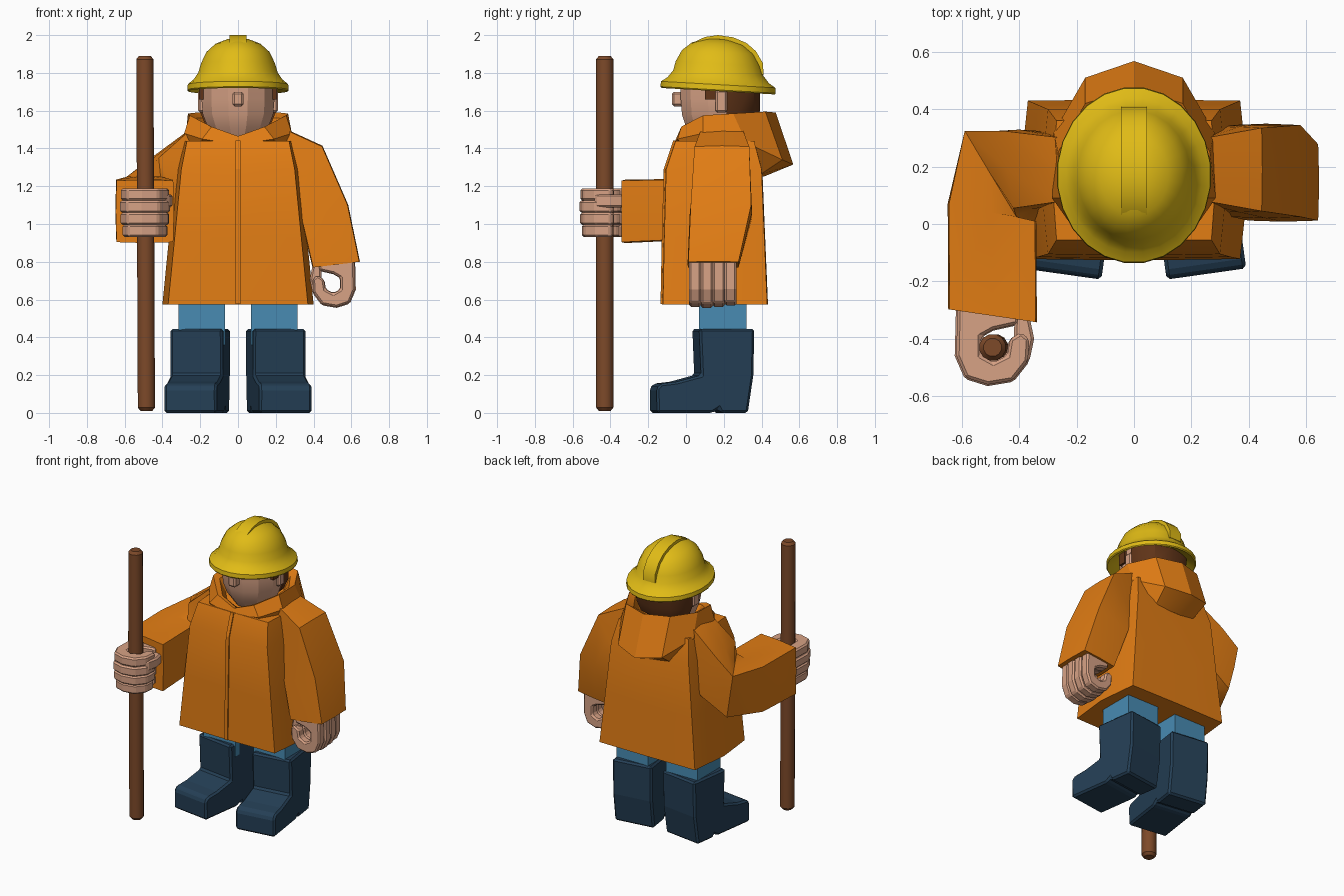
import bpy, bmesh, math
from mathutils import Vector, Matrix

if "Cube" in bpy.data.objects:
    bpy.data.objects.remove(bpy.data.objects["Cube"])


def material(name, r, g, b):
    m = bpy.data.materials.new(name)
    m.diffuse_color = (r, g, b, 1)
    m.use_nodes = True
    m.node_tree.nodes["Principled BSDF"].inputs["Base Color"].default_value = m.diffuse_color
    return m


ORANGE = material("orange cloth", .76, .205, .007)
YELLOW = material("yellow plastic", .75, .50, .008)
SKIN = material("skin", .68, .36, .235)
HAIR = material("brown hair", .115, .034, .009)
BLUE = material("blue denim", .065, .26, .45)
NAVY = material("navy rubber", .018, .05, .092)
WOOD = material("brown wood", .205, .067, .022)


def finish(name, bm, mat, bevel=0, smooth=28):
    bmesh.ops.recalc_face_normals(bm, faces=bm.faces)
    me = bpy.data.meshes.new(name)
    bm.to_mesh(me)
    bm.free()
    me.materials.append(mat)
    ob = bpy.data.objects.new(name, me)
    bpy.context.collection.objects.link(ob)
    if bevel:
        mod = ob.modifiers.new("bevel", "BEVEL")
        mod.width, mod.segments, mod.limit_method = bevel, 1, "ANGLE"
    if smooth:
        bpy.ops.object.select_all(action="DESELECT")
        ob.select_set(True)
        bpy.context.view_layer.objects.active = ob
        bpy.ops.object.shade_smooth_by_angle(angle=math.radians(smooth))
    return ob


def add_loft(bm, rings):
    vs = [[bm.verts.new(p) for p in r] for r in rings]
    n = len(vs[0])
    for a, b in zip(vs, vs[1:]):
        for i in range(n):
            j = (i + 1) % n
            bm.faces.new((a[i], a[j], b[j], b[i]))
    bm.faces.new(vs[0])
    bm.faces.new(vs[-1])


def loft(name, rings, mat, **kw):
    bm = bmesh.new()
    add_loft(bm, rings)
    return finish(name, bm, mat, **kw)


def prism(name, profile, x0, x1, mat, **kw):
    return loft(name, [[(x, y, z) for y, z in profile] for x in (x0, x1)], mat, **kw)


def box(name, lo, hi, mat, **kw):
    prof = [(lo[1], lo[2]), (hi[1], lo[2]), (hi[1], hi[2]), (lo[1], hi[2])]
    return prism(name, prof, lo[0], hi[0], mat, **kw)


def mirrored(half):
    # closed ring from the points of its +x half, front centre to back centre
    return half + [(-x, y, z) for x, y, z in half[-2:0:-1]]


def oval(rx, ry, z, n, tilt=0.0, cx=0.0, cy=.17):
    pts = []
    for i in range(n):
        a = 2 * math.pi * (i + .5) / n
        y = ry * math.sin(a)
        pts.append((cx + rx * math.cos(a), cy + y, z - y * tilt))
    return pts


def sleeve_ring(c, u, v):
    c, u, v = Vector(c), Vector(u), Vector(v)
    k = 1.03
    return [c + u * a + v * b for a, b in ((-1, -1), (0, -k), (1, -1), (k, 0),
                                           (1, 1), (0, k), (-1, 1), (-k, 0))]


# boots and trouser legs
boot = [(-.175, 0), (-.178, .13), (-.155, .155), (-.07, .165), (.06, .2), (.05, .445),
        (.345, .445), (.34, .2), (.31, 0), (.165, 0), (.155, .022), (.12, 0)]
for s, side in ((-1, "right"), (1, "left")):
    ob = prism(side + "_boot", [(y - .2, z) for y, z in boot], -.14, .14, NAVY,
               bevel=.018, smooth=0)
    ob.location = (s * .2, .2, 0)
    ob.rotation_euler.z = s * math.radians(8)
    xs = sorted((s * .07, s * .315))
    box(side + "_trouser_leg", (xs[0], .07, .36), (xs[1], .32, .66), BLUE, smooth=0)

# coat body
coat = [(.575, .37, .40, -.122, .43), (.93, .335, .365, -.115, .415),
        (1.29, .30, .325, -.105, .40), (1.44, .27, .285, -.055, .36)]
loft("coat_body", [mirrored([(0, f - .005, z), (w, f, z), (ww, .15, z), (w, b, z), (0, b + .004, z)])
                   for z, w, ww, f, b in coat], ORANGE, smooth=25)

# front closure strip
strip = [(c[3], c[0] + .001) for c in coat]
prism("coat_front_strip", [(y - .013, z) for y, z in strip] +
      [(y + .03, z) for y, z in strip[::-1]], -.012, .012, ORANGE, smooth=0)

# collar and folded hood
hood = [
    [(0, -.02, 1.40), (.19, 0, 1.39), (.25, .1, 1.39), (.25, .3, 1.31), (.15, .39, 1.26), (0, .41, 1.25)],
    [(0, -.066, 1.42), (.19, -.045, 1.45), (.285, .09, 1.48), (.28, .32, 1.43), (.17, .51, 1.34), (0, .568, 1.315)],
    [(0, -.046, 1.465), (.14, -.025, 1.515), (.255, .09, 1.575), (.265, .25, 1.585), (.17, .42, 1.595), (0, .475, 1.59)],
    [(0, -.02, 1.46), (.12, .0, 1.505), (.22, .11, 1.555), (.22, .25, 1.56), (.14, .38, 1.565), (0, .42, 1.56)],
    [(0, .02, 1.43), (.1, .03, 1.44), (.18, .12, 1.47), (.18, .25, 1.48), (.12, .34, 1.48), (0, .36, 1.48)],
]
loft("hood", [mirrored(h) for h in hood], ORANGE, smooth=25)

# hanging sleeve
loft("left_sleeve", [sleeve_ring(*r) for r in (
    ((.22, .19, 1.36), (0, -.11, 0), (.03, 0, .14)),
    ((.37, .19, 1.26), (0, -.145, 0), (.075, 0, .15)),
    ((.46, .185, 1.06), (0, -.16, 0), (.12, 0, .04)),
    ((.52, .145, .785), (0, -.133, 0), (.122, 0, .015)))], ORANGE, smooth=35)

# bent sleeve reaching forward
loft("right_sleeve", [sleeve_ring(*r) for r in (
    ((-.22, .19, 1.36), (0, -.11, 0), (-.03, 0, .14)),
    ((-.38, .19, 1.20), (.02, -.135, 0), (-.06, 0, .15)),
    ((-.47, .165, 1.095), (.09, -.15, 0), (-.03, .01, .155)),
    ((-.495, .04, 1.078), (.15, -.03, 0), (0, 0, .157)),
    ((-.493, -.32, 1.067), (.15, -.022, 0), (0, 0, .163)))], ORANGE, smooth=35)

# fists: four curled fingers around a grip axis, with a thumb
curl = [(-.13, .16), (-.135, -.03), (-.10, -.11), (-.02, -.135), (.07, -.12), (.125, -.05),
        (.13, .03), (.10, .055), (.06, .03), (.05, -.03), (0, -.055), (-.045, -.03),
        (-.045, .04), (0, .065), (.09, .085), (.09, .16)]


def fist(name, matrix):
    bm = bmesh.new()
    for i, k in enumerate((.90, .97, 1.0, .96)):
        z = -.13 + .064 * i
        add_loft(bm, [[(x * k, y if y > .1 else y * k, z + h) for x, y in curl]
                      for h in (0, .064)])
    thumb = [(.075, .12), (.125, .11), (.142, .03), (.125, -.05), (.085, -.06), (.07, .02)]
    add_loft(bm, [[(x, y, z) for x, y in thumb] for z in (.025, .095)])
    ob = finish(name, bm, SKIN, bevel=.010, smooth=0)
    bm = bmesh.new()
    bm.from_mesh(ob.data)
    bm.transform(matrix)
    bmesh.ops.recalc_face_normals(bm, faces=bm.faces)
    bm.to_mesh(ob.data)
    bm.free()


fist("right_hand", Matrix.Translation((-.49, -.43, 1.062)))
turn = Matrix(((-1, 0, 0, 0), (0, 0, -1, 0), (0, 1, 0, 0), (0, 0, 0, 1)))
fist("left_hand", Matrix.Translation((.505, .14, .68)) @ Matrix.Diagonal((.88, .98, .92, 1)) @ turn)

# wooden pole
loft("pole", [oval(r, r, z, 12, 0, cx, -.43) for r, z, cx in (
    (.032, .01, -.485), (.047, .028, -.485), (.047, 1.872, -.493), (.032, 1.89, -.493))],
    WOOD, smooth=35)

# head, nose, ears and hair
loft("head", [oval(rx, ry, z, 12) for rx, ry, z in (
    (.11, .13, 1.44), (.165, .175, 1.51), (.193, .198, 1.58), (.2, .205, 1.66), (.2, .205, 1.77))],
    SKIN, smooth=20)
box("nose", (-.03, -.075, 1.622), (.03, .0, 1.70), SKIN, bevel=.012, smooth=0)
back = [(0, .2), (.203, .215), (.195, .28), (.13, .36), (0, .392)]
loft("back_hair", [mirrored([(x * k, .2 + (y - .2) * k, z) for x, y in back])
                   for k, z in ((.86, 1.53), (1, 1.60), (1.01, 1.76))], HAIR, smooth=35)
for s, side in ((-1, "right"), (1, "left")):
    xs = sorted((s * .17, s * .207))
    box(side + "_sideburn", (xs[0], .10, 1.66), (xs[1], .155, 1.76), HAIR, smooth=0)
    xs = sorted((s * .17, s * .212))
    box(side + "_ear", (xs[0], .155, 1.59), (xs[1], .22, 1.71), SKIN, bevel=.012, smooth=0)

# hard hat shell with brim
loft("hard_hat", [oval(rx, ry, z, 24, .057) for rx, ry, z in (
    (.19, .2, 1.76), (.20, .215, 1.745), (.265, .302, 1.703), (.27, .308, 1.71), (.268, .305, 1.738),
    (.238, .27, 1.762), (.212, .24, 1.80), (.197, .226, 1.85), (.168, .193, 1.91),
    (.12, .14, 1.953), (.06, .07, 1.977), (.012, .014, 1.983))], YELLOW, smooth=38)

# hat ridge
prism("hat_ridge", [(-.06, 1.81), (-.045, 1.855), (-.01, 1.915), (.04, 1.962), (.10, 1.99), (.17, 2.0),
                    (.25, 1.988), (.32, 1.958), (.37, 1.915), (.408, 1.85), (.41, 1.79), (.17, 1.80)],
      -.046, .046, YELLOW, smooth=35)
